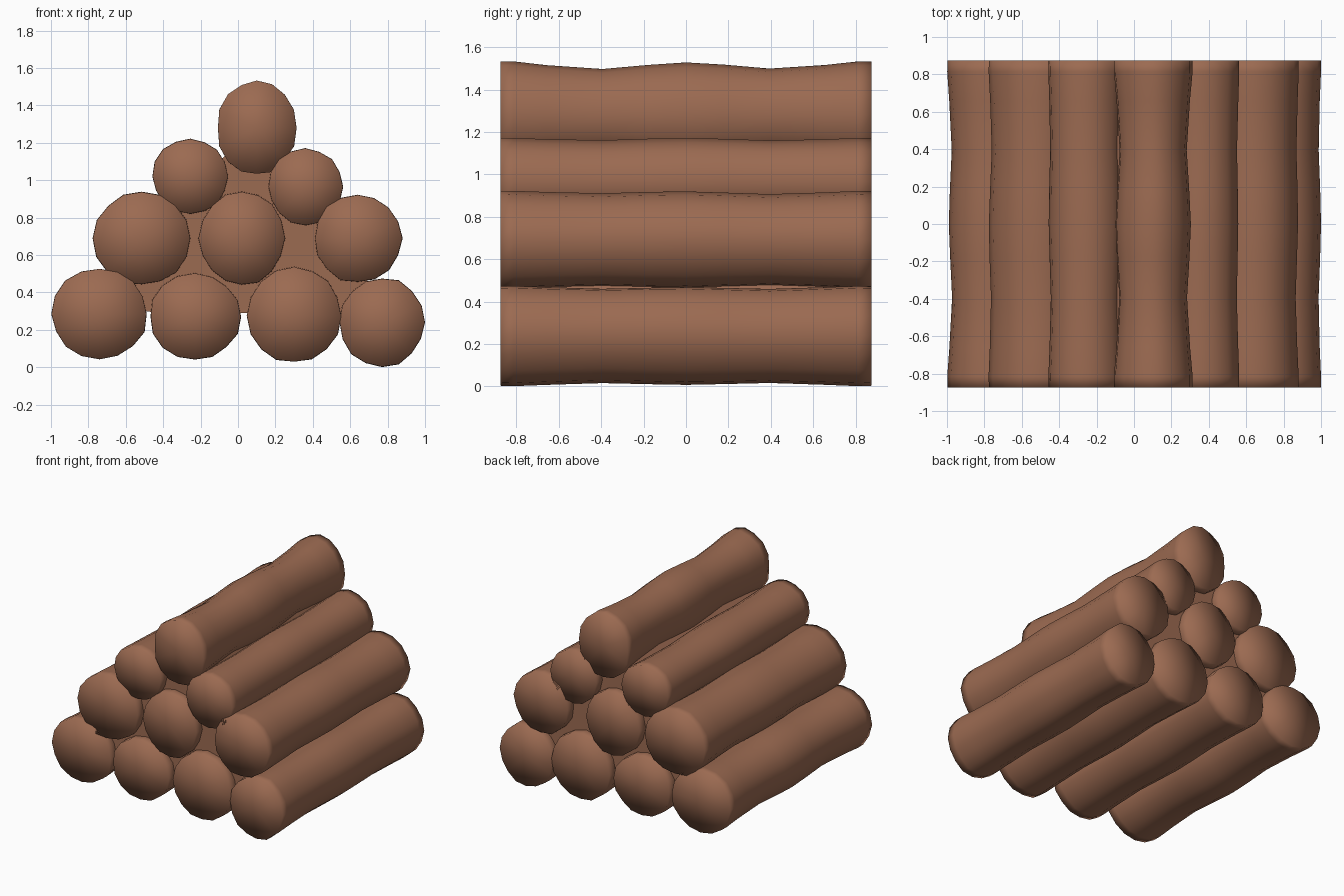
import bpy, bmesh, math, random

if "Cube" in bpy.data.objects:
    bpy.data.objects.remove(bpy.data.objects["Cube"])

random.seed(4)
HALF = 0.875          # half length of the pile
SIDES = 16
STATIONS = [-1, -0.93, -0.75, -0.45, -0.2, 0, 0.2, 0.45, 0.75, 0.93, 1]

bark = bpy.data.materials.new("bark_brown")
bark.diffuse_color = (0.33, 0.145, 0.083, 1)
bark.use_nodes = True
bark.node_tree.nodes["Principled BSDF"].inputs["Base Color"].default_value = bark.diffuse_color


def finish(bm, name):
    bmesh.ops.recalc_face_normals(bm, faces=bm.faces)
    me = bpy.data.meshes.new(name)
    bm.to_mesh(me)
    bm.free()
    me.materials.append(bark)
    for p in me.polygons:
        p.use_smooth = True
    ob = bpy.data.objects.new(name, me)
    bpy.context.collection.objects.link(ob)
    return ob


def log(name, cx, cz, rx, rz, waist, floor=0.0):
    """Wavy log along y: thickest at its ends, slightly waisted between."""
    bm = bmesh.new()
    knots = [random.uniform(0.97, 1.02) for _ in range(SIDES)]
    phase = random.uniform(0, 6.28)
    rings = []
    for t in STATIONS:
        # waist at the quarter points, mild swelling in the middle
        f = 1 - waist * (0.5 - 0.5 * math.cos(2 * math.pi * t)) - 0.35 * waist * (1 - t * t)
        if abs(t) == 1:
            f -= 0.012
        ring = []
        for i in range(SIDES):
            a = 2 * math.pi * i / SIDES
            r = f * knots[i] * (1 + 0.012 * math.sin(2 * a + 3 * t + phase) * (1 - t * t))
            z = max(cz + rz * r * math.sin(a), floor)
            ring.append(bm.verts.new((cx + rx * r * math.cos(a), t * HALF, z)))
        rings.append(ring)
    for a, b in zip(rings, rings[1:]):
        for i in range(SIDES):
            j = (i + 1) % SIDES
            bm.faces.new((a[i], a[j], b[j], b[i]))
    # end caps fan out from a centre point
    for ring, y in ((rings[0], -HALF), (rings[-1], HALF)):
        c = bm.verts.new((cx, y, cz))
        for i in range(SIDES):
            bm.faces.new((ring[i], ring[(i + 1) % SIDES], c))
    finish(bm, name)


def filler(name, outline, half):
    """Recessed core closing the gap between neighbouring logs."""
    bm = bmesh.new()
    front = [bm.verts.new((x, -half, z)) for x, z in outline]
    back = [bm.verts.new((x, half, z)) for x, z in outline]
    n = len(outline)
    bm.faces.new(front)
    bm.faces.new(back[::-1])
    for i in range(n):
        j = (i + 1) % n
        bm.faces.new((front[i], back[i], back[j], front[j]))
    ob = finish(bm, name)
    for p in ob.data.polygons:
        p.use_smooth = False


# Stacked logs: centre x, centre z, radius x, radius z, waist, lowest height
LOGS = [
    ("bottom_log_1", -0.74, 0.285, 0.258, 0.25, 0.08, 0.03),
    ("bottom_log_2", -0.23, 0.27, 0.245, 0.235, 0.05, 0.03),
    ("bottom_log_3", 0.30, 0.275, 0.255, 0.26, 0.05, 0.03),
    ("bottom_log_4", 0.77, 0.24, 0.232, 0.24, 0.05, 0.0),
    ("second_log_1", -0.515, 0.69, 0.26, 0.255, 0.05, 0.0),
    ("second_log_2", 0.02, 0.69, 0.23, 0.255, 0.04, 0.0),
    ("second_log_3", 0.64, 0.69, 0.237, 0.24, 0.05, 0.0),
    ("third_log_1", -0.255, 1.02, 0.205, 0.205, 0.05, 0.0),
    ("third_log_2", 0.36, 0.965, 0.2, 0.205, 0.05, 0.0),
    ("top_log", 0.10, 1.28, 0.215, 0.255, 0.12, 0.0),
]
for spec in LOGS:
    log(*spec)

# Cores in the gaps
filler("lower_core", [(-0.7, 0.3), (0.75, 0.28), (0.64, 0.62), (-0.5, 0.62)], 0.8)
filler("middle_core", [(-0.5, 0.62), (0.62, 0.62), (0.38, 0.93), (-0.25, 0.98)], 0.8)
filler("upper_core", [(-0.25, 0.95), (0.36, 0.9), (0.2, 1.2), (0.0, 1.2)], 0.8)
